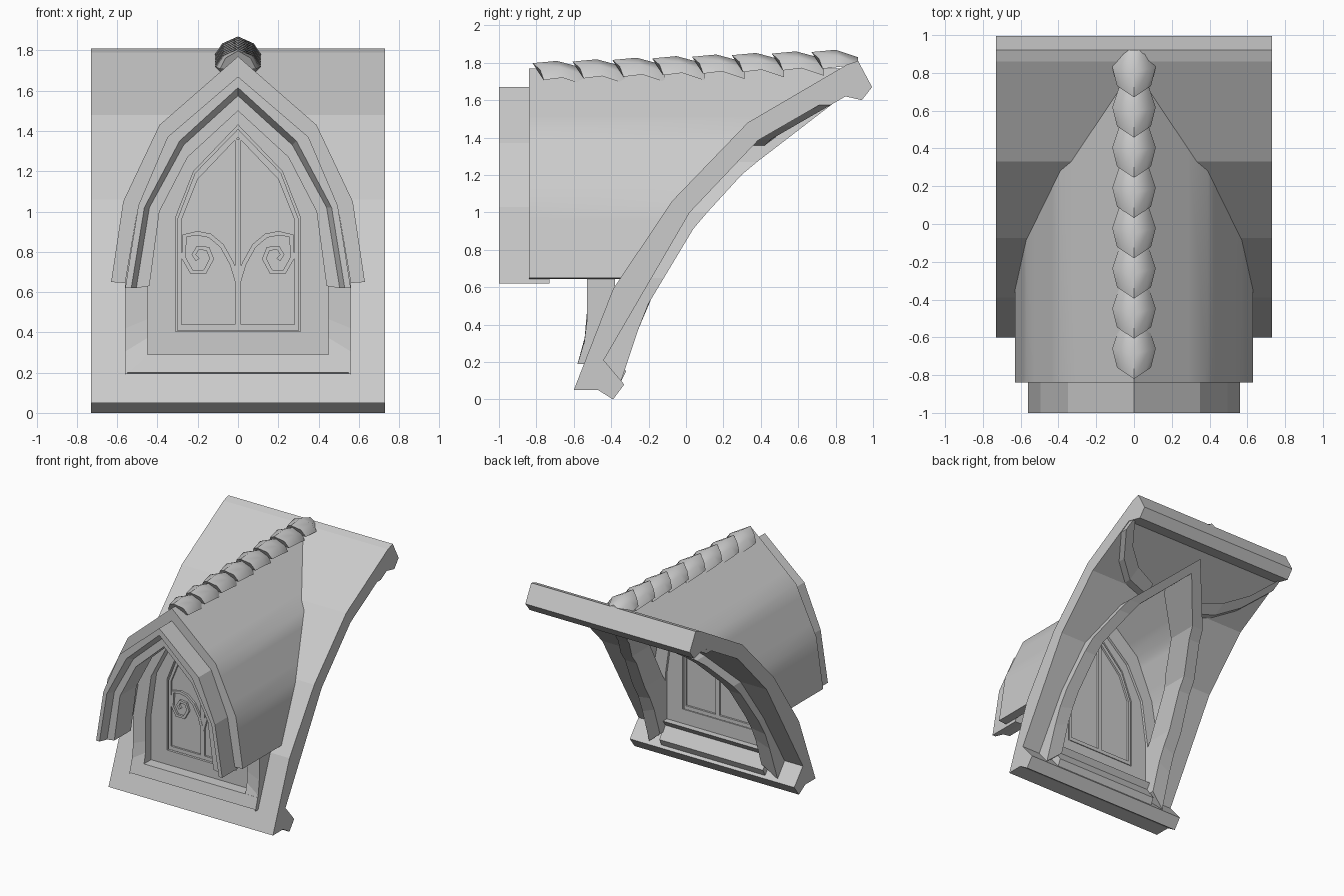
import bpy, bmesh, math
from mathutils import Vector

cube = bpy.data.objects.get("Cube")
if cube:
    bpy.data.objects.remove(cube)

grey = bpy.data.materials.new("stone_grey")
grey.use_nodes = True
grey.diffuse_color = (0.6, 0.6, 0.6, 1)
grey.node_tree.nodes["Principled BSDF"].inputs["Base Color"].default_value = (0.6, 0.6, 0.6, 1)


def make(name, verts, faces, smooth=0):
    mesh = bpy.data.meshes.new(name)
    mesh.from_pydata(verts, [], faces)
    bm = bmesh.new()
    bm.from_mesh(mesh)
    bmesh.ops.recalc_face_normals(bm, faces=bm.faces)
    bm.to_mesh(mesh)
    bm.free()
    mesh.materials.append(grey)
    obj = bpy.data.objects.new(name, mesh)
    bpy.context.collection.objects.link(obj)
    if smooth:
        bpy.ops.object.select_all(action="DESELECT")
        obj.select_set(True)
        bpy.context.view_layer.objects.active = obj
        bpy.ops.object.shade_smooth_by_angle(angle=math.radians(smooth))
    return obj


def curve_y(points, shift=0.0):
    """Depth y as a function of height z along a (y, z) polyline."""
    def f(z):
        for (y0, z0), (y1, z1) in zip(points, points[1:]):
            if z <= z1 or (y1, z1) == points[-1]:
                return y0 + (y1 - y0) * (z - z0) / (z1 - z0) + shift
    return f


def const(y):
    return lambda z: y


def subdivide(pts, n=4):
    out = [Vector(pts[0])]
    for a, b in zip(pts, pts[1:]):
        out += [Vector(a).lerp(Vector(b), i / n) for i in range(1, n + 1)]
    return out


def arch(half, n=4):
    """Full arch from one foot over the apex to the other."""
    pts = subdivide(half, n)
    return pts + [Vector((-p.x, p.y)) for p in reversed(pts[:-1])]


def band(name, outer, inner, front, back, smooth=0, slant=0.0):
    """Solid strip between two (x, z) lines, from depth front(z) to back(z)."""
    verts, faces = [], []
    for o, i in zip(outer, inner):
        verts += [(o.x, front(o.y), o.y), (o.x, back(o.y), o.y),
                  (i.x, back(i.y), i.y), (i.x, front(i.y) + slant, i.y)]
    for s in range(len(outer) - 1):
        for k in range(4):
            a, b = s * 4 + k, s * 4 + (k + 1) % 4
            faces.append((a, b, b + 4, a + 4))
    e = len(verts) - 4
    faces += [(0, 1, 2, 3), (e, e + 1, e + 2, e + 3)]
    return make(name, verts, faces, smooth)


def prism(name, near, far):
    n = len(near)
    faces = [tuple(range(n)), tuple(range(n, 2 * n))]
    faces += [(i, (i + 1) % n, (i + 1) % n + n, i + n) for i in range(n)]
    return make(name, near + far, faces)


def plate(name, outline, y0, y1):
    return prism(name, [(x, y0, z) for x, z in outline], [(x, y1, z) for x, z in outline])


def across(name, profile, half):
    """Extrude a (y, z) profile along x."""
    return prism(name, [(-half, y, z) for y, z in profile], [(half, y, z) for y, z in profile])


# Curves of the main roof: top, underside and back of the opening frame
TOP = [(-.6, .05), (-.39, .59), (-.075, 1.06), (.33, 1.48), (.86, 1.79)]
UNDER = [(-.44, .21), (.02, 1.0), (.385, 1.385), (.81, 1.63)]
REAR = [(-.35, .09), (-.22, .48), (.05, .93), (.315, 1.22), (.79, 1.585)]

# Half outlines (x, z) of the dormer
SHELL = [(.63, .65), (.57, 1.05), (.39, 1.43), (0, 1.77)]
BAND_A = [(.56, .62), (.495, 1.03), (.35, 1.37), (0, 1.67)]
BAND_B = [(.53, .62), (.465, 1.02), (.29, 1.35), (0, 1.615)]
BAND_C = [(.505, .62), (.44, 1.02), (.27, 1.33), (0, 1.575)]
BAND_D = [(.44, .63), (.39, 1.0), (.25, 1.27), (0, 1.5)]
WALL = [(.56, .19), (.56, .65), (.5, 1.03), (.36, 1.37), (0, 1.68)]
HOLE = [(.45, .28), (.45, .65), (.4, 1.0), (.26, 1.27), (0, 1.5)]
FRAME = [(.57, .1), (.56, .65), (.5, 1.0), (.36, 1.27), (0, 1.58)]
DOOR = [(.31, .405), (.31, .97), (.22, 1.2), (0, 1.43)]
DOOR_TRIM = [(.3, .405), (.3, .965), (.214, 1.19), (0, 1.41)]
PANE = [(.28, .44), (.28, .96), (.2, 1.16), (0, 1.37)]

# Main curved roof with lips and an arched opening
roof = across("main_roof", TOP + [(.92, 1.81), (.995, 1.67), (.94, 1.6)] + UNDER[::-1]
              + [(-.33, .08), (-.39, 0), (-.47, .05)], .73)
cutter = plate("opening_cutter", arch(HOLE, 1), -1.2, 1.2)
cut = roof.modifiers.new("opening", "BOOLEAN")
cut.object = cutter
cut.solver = "EXACT"
bpy.context.view_layer.objects.active = roof
bpy.ops.object.modifier_apply(modifier=cut.name)
bpy.data.objects.remove(cutter)

# Dormer roof shell and stepped hood
into_roof = curve_y(TOP, .03)
band("dormer_roof", arch(SHELL), arch([(.56, .645)] + BAND_A[1:]), const(-.84), into_roof, 28)
band("hood_outer_band", arch(BAND_A, 1), arch(BAND_B, 1), const(-1), const(-.73))
band("hood_groove", arch(BAND_B, 1), arch(BAND_C, 1), const(-1), const(-.73), 0, .06)
band("hood_inner_band", arch(BAND_C, 1), arch(BAND_D, 1), const(-.94), const(-.73))

# Dormer front wall, flared at the foot, and the sill
flare = curve_y([(-.58, .19), (-.53, .35), (-.53, 1.8)])
band("dormer_wall", arch(WALL), arch(HOLE), flare, const(-.38))
across("sill", [(-.55, .29), (-.575, .2), (-.5, .19), (-.4, .22), (-.35, .29)], .56)

# Frame around the opening beneath the roof, with bottom bar and side braces
inner_frame = [(.45, .2)] + HOLE[1:]
band("opening_frame", arch(FRAME), arch(inner_frame), curve_y(UNDER, -.05), curve_y(REAR))
across("frame_bottom_bar", [(-.46, .29), (-.41, .29), (-.32, .15), (-.35, .09), (-.46, .15)], .46)
low = [(.22, 1.35), (.42, 1.39), (.58, 1.46), (.725, 1.575)]
for side, label in ((1, "left"), (-1, "right")):
    a = subdivide([(side * x, z) for x, z in low], 1)
    b = [Vector((p.x, p.y + .06)) for p in a]
    band(label + "_brace", b, a, curve_y(UNDER, -.04), curve_y(UNDER, .06))

# Recessed front with a double shutter
surround = [(.31, .28), (.31, .65)] + DOOR[1:]
band("front_surround", arch(HOLE, 1), arch(surround, 1), const(-.46), const(-.4))
plate("surround_base", [(-.31, .28), (.31, .28), (.31, .405), (-.31, .405)], -.46, -.4)
plate("shutter_panel", arch(DOOR, 1), -.435, -.415)
band("shutter_frame", arch(DOOR_TRIM, 1), arch(PANE, 1), const(-.45), const(-.4))
plate("shutter_bottom_rail", [(-.3, .41), (.3, .41), (.3, .44), (-.3, .44)], -.45, -.4)
plate("shutter_mullion", [(-.016, .44), (.016, .44), (.016, 1.36), (-.016, 1.36)], -.45, -.4)

# Scroll hinges: a stem that rises and curls inward
SCROLL = [(0, .64), (.03, .74), (.08, .83), (.14, .88), (.2, .892), (.265, .88), (.27, .77),
          (.23, .7), (.165, .7), (.13, .765), (.15, .815), (.2, .82), (.22, .785), (.2, .76)]
for side, label in ((1, "left"), (-1, "right")):
    path = [Vector((side * x, z)) for x, z in SCROLL]
    edge_a, edge_b = [], []
    for i, p in enumerate(path):
        d = (path[min(i + 1, len(path) - 1)] - path[max(i - 1, 0)]).normalized()
        n = Vector((-d.y, d.x)) * .011
        edge_a.append(p + n)
        edge_b.append(p - n)
    band(label + "_scroll", edge_a, edge_b, const(-.452), const(-.43))

# Overlapping ridge tiles, each lofted through three sections
SECTIONS = [(0, .09, -.012, 1), (.13, .115, 0, .5), (.28, .075, -.04, 0)]
ACROSS = [(-1, .09, .06), (-.68, .035, .04), (0, 0, 0), (.68, .035, .04), (1, .09, .06)]
for t in range(8):
    y0, z0 = -.82 + t * .213, 1.81 + t * .0085
    verts, faces = [], []
    for s, w, dz, sweep in SECTIONS:
        for u, drop, back in ACROSS:
            verts.append((u * w, min(y0 + s + back * sweep, .92), z0 + dz - drop))
    for s in range(2):
        for k in range(5):
            a, b = s * 5 + k, s * 5 + (k + 1) % 5
            faces.append((a, b, b + 5, a + 5))
    faces += [(0, 1, 2, 3, 4), (10, 11, 12, 13, 14)]
    make("ridge_tile_%d" % (t + 1), verts, faces, 50)
